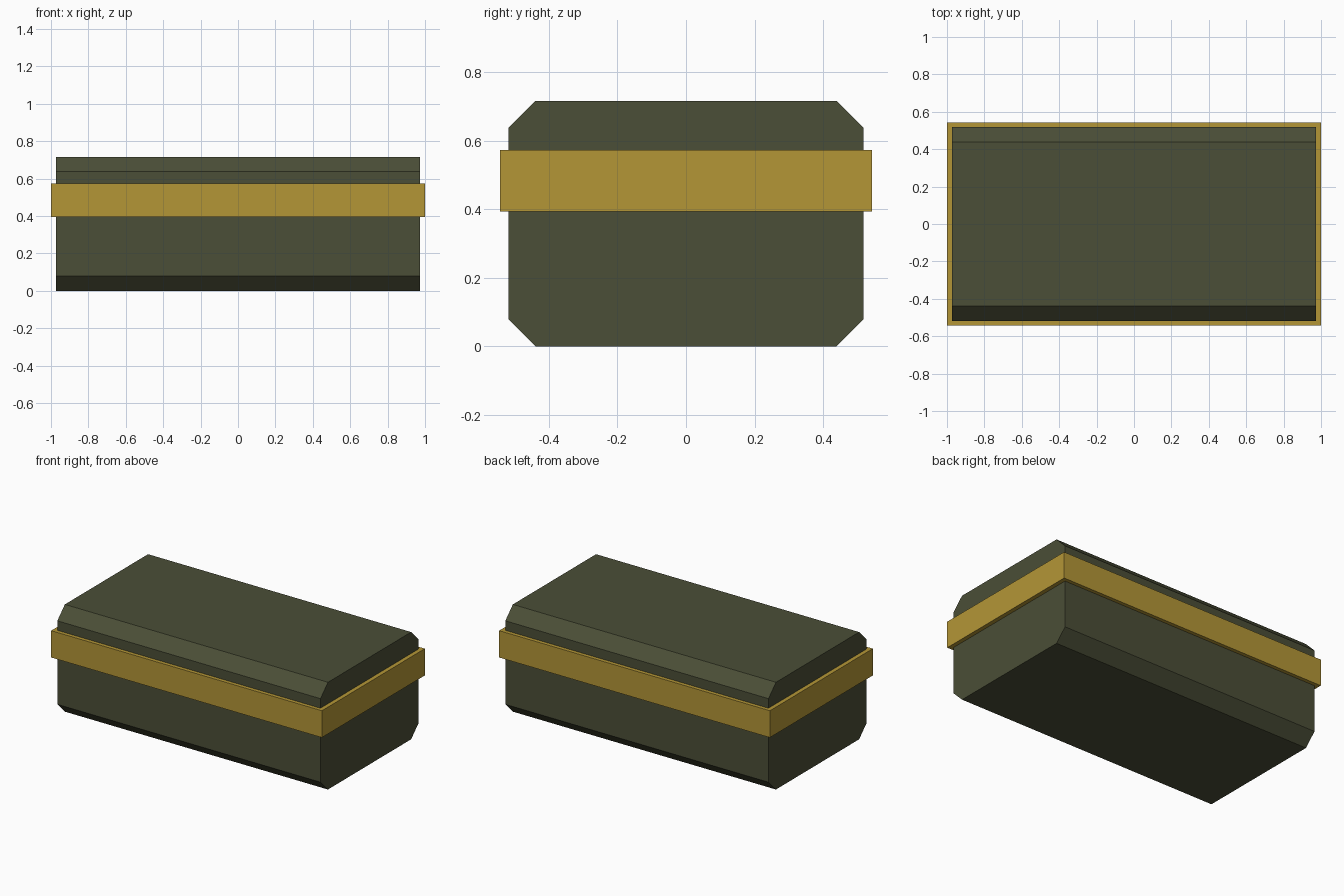
import bpy, bmesh

if "Cube" in bpy.data.objects:
    bpy.data.objects.remove(bpy.data.objects["Cube"])


def material(name, rgb):
    m = bpy.data.materials.new(name)
    m.diffuse_color = (*rgb, 1.0)
    m.use_nodes = True
    m.node_tree.nodes["Principled BSDF"].inputs["Base Color"].default_value = m.diffuse_color
    return m


def extrude_profile(name, profile, half_x, mat):
    """Extrude a (y, z) profile along x, centred on x = 0."""
    bm = bmesh.new()
    face = bm.faces.new([bm.verts.new((-half_x, y, z)) for y, z in profile])
    res = bmesh.ops.extrude_face_region(bm, geom=[face], use_keep_orig=True)
    verts = [v for v in res["geom"] if isinstance(v, bmesh.types.BMVert)]
    bmesh.ops.translate(bm, verts=verts, vec=(2 * half_x, 0, 0))
    bmesh.ops.recalc_face_normals(bm, faces=bm.faces)
    mesh = bpy.data.meshes.new(name)
    bm.to_mesh(mesh)
    bm.free()
    mesh.materials.append(mat)
    obj = bpy.data.objects.new(name, mesh)
    bpy.context.collection.objects.link(obj)
    return obj


olive = material("olive green", (0.070, 0.077, 0.038))
gold = material("dull gold", (0.456, 0.305, 0.037))

# Case body with its four long edges chamfered
w, h, c = 0.518, 0.716, 0.079
body = [(-w + c, 0), (w - c, 0), (w, c), (w, h - c),
        (w - c, h), (-w + c, h), (-w, h - c), (-w, c)]
extrude_profile("case_body", body, 0.972, olive)

# Band wrapped around the case
b, z0, z1 = 0.543, 0.394, 0.573
extrude_profile("band", [(-b, z0), (b, z0), (b, z1), (-b, z1)], 1.0, gold)
